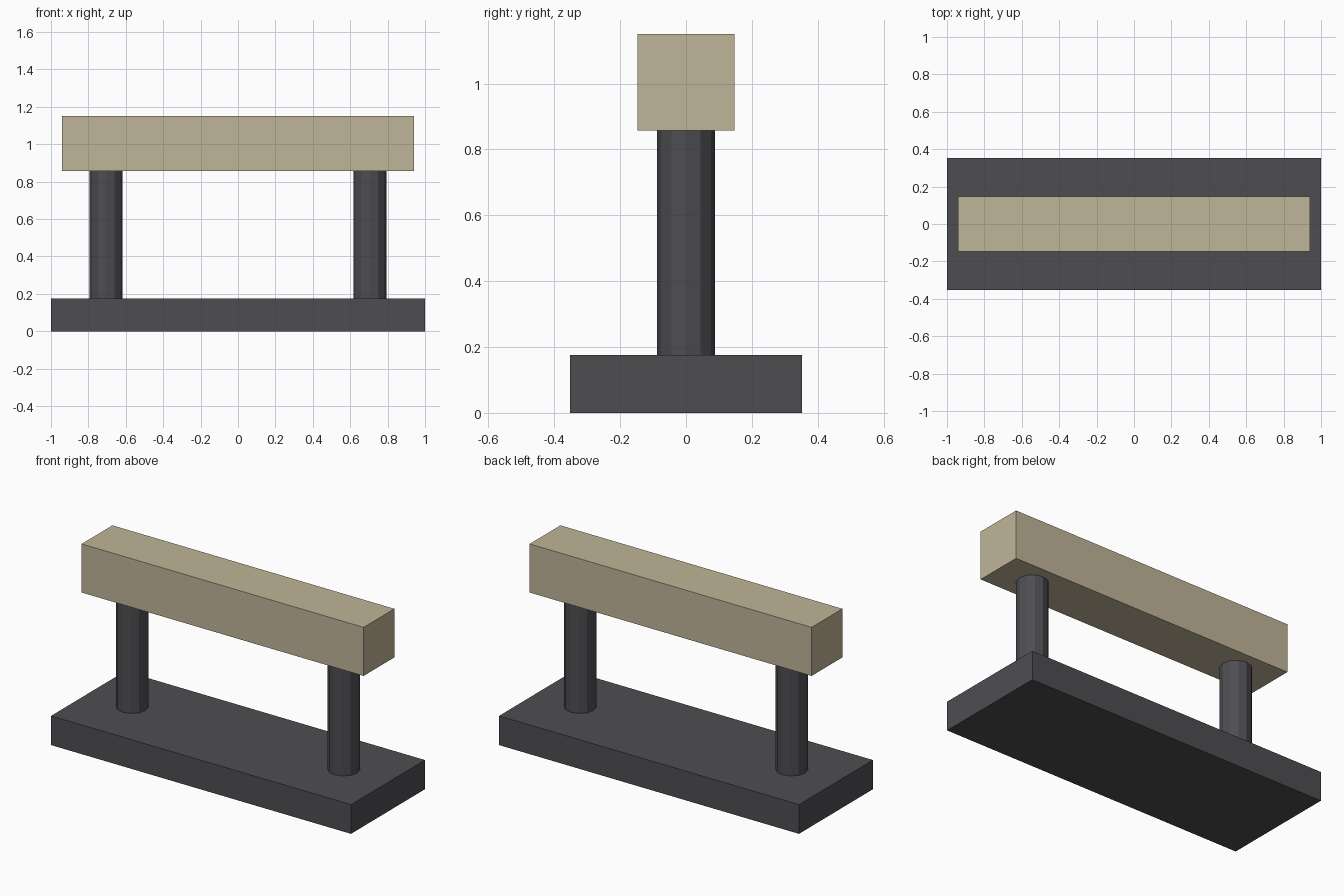
import bpy

if "Cube" in bpy.data.objects:
    bpy.data.objects.remove(bpy.data.objects["Cube"])


def material(name, rgb):
    m = bpy.data.materials.new(name)
    m.diffuse_color = (*rgb, 1.0)
    m.use_nodes = True
    m.node_tree.nodes["Principled BSDF"].inputs["Base Color"].default_value = m.diffuse_color
    return m


charcoal = material("charcoal", (0.076, 0.074, 0.083))
tan = material("tan", (0.527, 0.462, 0.314))


def block(name, width, depth, z0, z1, mat):
    bpy.ops.mesh.primitive_cube_add(size=1, location=(0, 0, (z0 + z1) / 2))
    ob = bpy.context.object
    ob.name = name
    ob.scale = (width, depth, z1 - z0)
    bpy.ops.object.transform_apply(location=False, rotation=False, scale=True)
    ob.data.materials.append(mat)


BASE_TOP, BEAM_BOTTOM, BEAM_TOP = 0.176, 0.857, 1.15

# Base plate and top beam
block("base", 2.0, 0.704, 0.0, BASE_TOP, charcoal)
block("top_beam", 1.88, 0.293, BEAM_BOTTOM, BEAM_TOP, tan)

# Twelve-sided posts joining base and beam
for side, x in (("left", -0.705), ("right", 0.705)):
    bpy.ops.mesh.primitive_cylinder_add(
        vertices=12, radius=0.088, depth=BEAM_BOTTOM - BASE_TOP,
        location=(x, 0, (BASE_TOP + BEAM_BOTTOM) / 2))
    post = bpy.context.object
    post.name = side + "_post"
    post.data.materials.append(charcoal)
